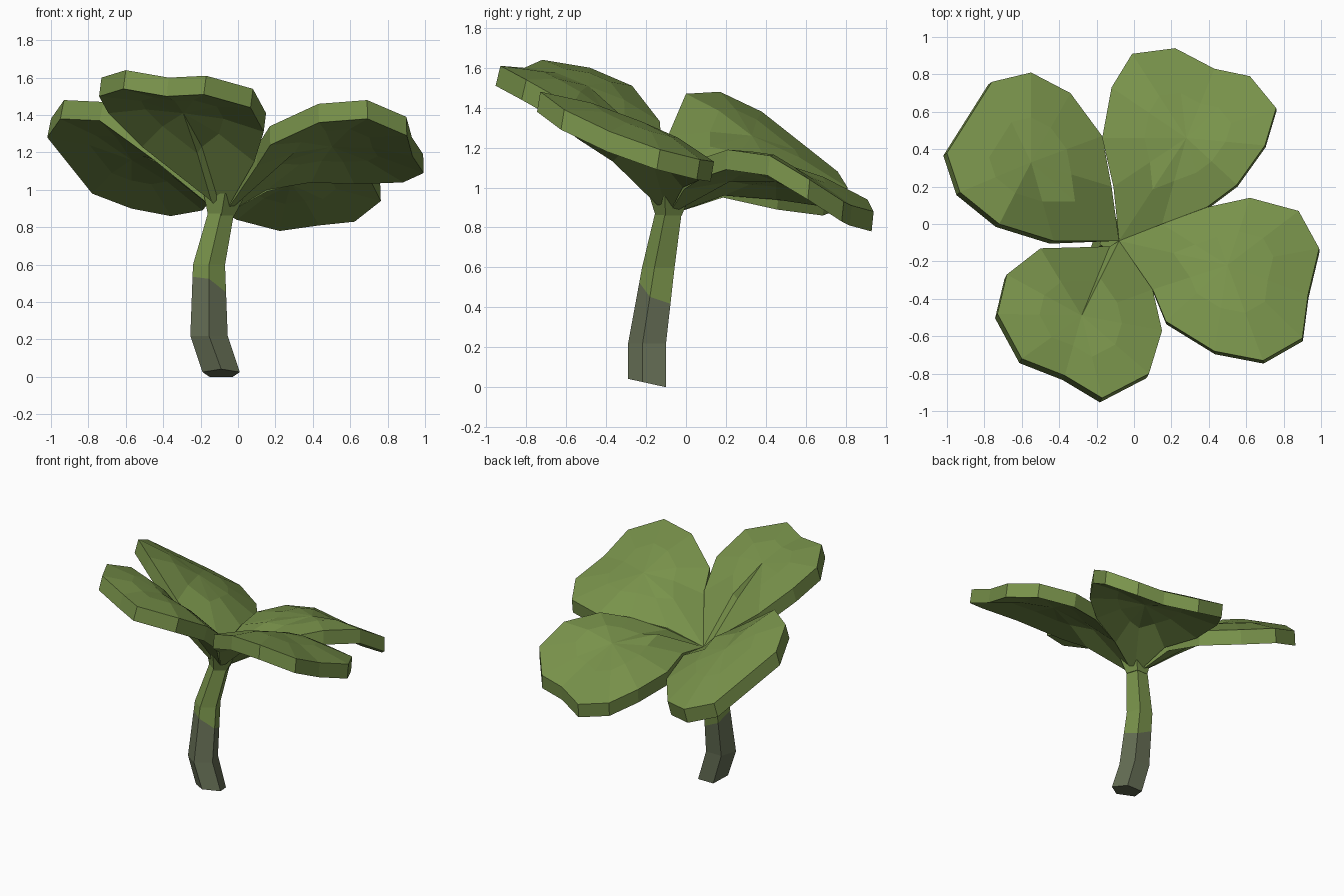
import bpy
import bmesh
from math import cos, sin, tau
from mathutils import Vector

cube = bpy.data.objects.get("Cube")
if cube:
    bpy.data.objects.remove(cube, do_unlink=True)


def make_material(name, colour):
    mat = bpy.data.materials.new(name)
    mat.use_nodes = True
    mat.diffuse_color = (*colour, 1)
    mat.node_tree.nodes["Principled BSDF"].inputs["Base Color"].default_value = (*colour, 1)
    return mat


GREEN = make_material("leaf green", (0.19, 0.29, 0.07))
GREY = make_material("stem grey", (0.13, 0.155, 0.09))


def finish(bm, name, materials):
    """Turn the bmesh into a flat shaded object."""
    bmesh.ops.recalc_face_normals(bm, faces=bm.faces)
    mesh = bpy.data.meshes.new(name)
    bm.to_mesh(mesh)
    bm.free()
    for mat in materials:
        mesh.materials.append(mat)
    obj = bpy.data.objects.new(name, mesh)
    bpy.context.collection.objects.link(obj)
    return obj


def bridge(bm, lower, upper):
    count = len(lower)
    for i in range(count):
        j = (i + 1) % count
        bm.faces.new((lower[i], lower[j], upper[j], upper[i]))


BASE = Vector((-0.08, -0.09, 0.99))


def leaf(name, rim, centre, thickness=0.1, dome=0.02, neck_rise=0.06):
    """Thick domed blade: a rim outline that narrows to the shared base point."""
    rim = [BASE] + [Vector(p) for p in rim]
    centre = Vector(centre)
    # the underside is set off partly along the tilt of the blade
    tilt = sum((a.cross(b) for a, b in zip(rim, rim[1:] + rim[:1])), Vector())
    tilt /= tilt.z
    offset = -thickness * Vector((tilt.x * 0.4, tilt.y * 0.4, 1))
    bm = bmesh.new()
    outlines = []
    for shift in (Vector(), offset):
        outer = [bm.verts.new(p + shift) for p in rim]
        inner = [bm.verts.new(p.lerp(centre, 0.5) + shift + Vector((0, 0, dome)))
                 for p in rim]
        inner[0].co.z += neck_rise
        middle = bm.verts.new(centre + shift)
        bridge(bm, outer, inner)
        for i, vert in enumerate(inner):
            bm.faces.new((vert, inner[(i + 1) % len(inner)], middle))
        outlines.append(outer)
    # the neck is a little thicker where it joins the stem
    outlines[1][0].co = BASE - Vector((0, 0, thickness + 0.03))
    bridge(bm, outlines[1], outlines[0])
    return finish(bm, name, [GREEN])


# Four leaves, each rim running counterclockwise from the neck
leaf("back_right_leaf",
     [(-0.12, 0.2, 1.05), (-0.17, 0.47, 0.99), (-0.34, 0.70, 0.96), (-0.55, 0.81, 1.0),
      (-0.76, 0.76, 1.08), (-1.0, 0.38, 1.38), (-0.93, 0.17, 1.48), (-0.72, 0.0, 1.47),
      (-0.43, -0.09, 1.26)],
     (-0.55, 0.33, 1.26))
leaf("back_left_leaf",
     [(0.15, 0.0, 1.09), (0.39, 0.09, 1.15), (0.55, 0.21, 1.19), (0.70, 0.42, 1.16),
      (0.76, 0.62, 1.04), (0.62, 0.79, 0.93), (0.43, 0.83, 0.91), (0.22, 0.94, 0.88),
      (-0.01, 0.91, 0.94), (-0.12, 0.73, 1.0), (-0.17, 0.46, 1.04), (-0.11, 0.2, 1.06)],
     (0.28, 0.46, 1.13))
leaf("front_left_leaf",
     [(0.1, -0.35, 1.23), (0.17, -0.52, 1.34), (0.43, -0.68, 1.46), (0.69, -0.73, 1.48),
      (0.90, -0.61, 1.39), (0.93, -0.38, 1.28), (0.99, -0.13, 1.19), (0.88, 0.07, 1.14),
      (0.62, 0.14, 1.13), (0.39, 0.09, 1.14), (0.15, 0.0, 1.1)],
     (0.5, -0.22, 1.33))
leaf("front_right_leaf",
     [(-0.13, -0.12, 1.04), (-0.50, -0.13, 1.33), (-0.68, -0.27, 1.51), (-0.73, -0.48, 1.6),
      (-0.60, -0.72, 1.64), (-0.37, -0.81, 1.6), (-0.17, -0.93, 1.61), (0.08, -0.80, 1.54),
      (0.15, -0.57, 1.41), (0.10, -0.35, 1.25)],
     (-0.28, -0.49, 1.51))


def tube(rings):
    """Five sided tube through (x, y, z, radius) rings, with capped ends."""
    bm = bmesh.new()
    loops = []
    for x, y, z, radius in rings:
        turns = [tau * (i / 5 - 0.25) for i in range(5)]
        loops.append([bm.verts.new((x + radius * cos(a), y + radius * sin(a), z))
                      for a in turns])
    for lower, upper in zip(loops, loops[1:]):
        bridge(bm, lower, upper)
    bm.faces.new(loops[0])
    bm.faces.new(loops[-1])
    return bm, loops[0]


# Flared crown under the leaves
bm, foot = tube([(-0.09, -0.08, 0.86, 0.073), (-0.07, -0.07, 0.98, 0.12)])
finish(bm, "crown", [GREEN])

# Bent stem with a sloping cut foot
bm, foot = tube([(-0.09, -0.185, 0.02, 0.105), (-0.155, -0.185, 0.22, 0.105),
                 (-0.155, -0.13, 0.6, 0.09), (-0.09, -0.08, 0.88, 0.073)])
for vert in foot:
    vert.co.z -= 0.22 * (vert.co.y + 0.19)
lowest = min(v.co.z for v in foot)
for vert in foot:
    vert.co.z -= lowest

# Grey lower stem, split from the green along a slanted line
split = Vector((-0.15, -0.15, 0.48))
slope = Vector((0.5, 0.5, 1)).normalized()
bmesh.ops.bisect_plane(bm, geom=bm.verts[:] + bm.edges[:] + bm.faces[:],
                       plane_co=split, plane_no=slope)
for face in bm.faces:
    below = (face.calc_center_median() - split).dot(slope) < 0
    face.material_index = 1 if below else 0
finish(bm, "stem", [GREEN, GREY])
